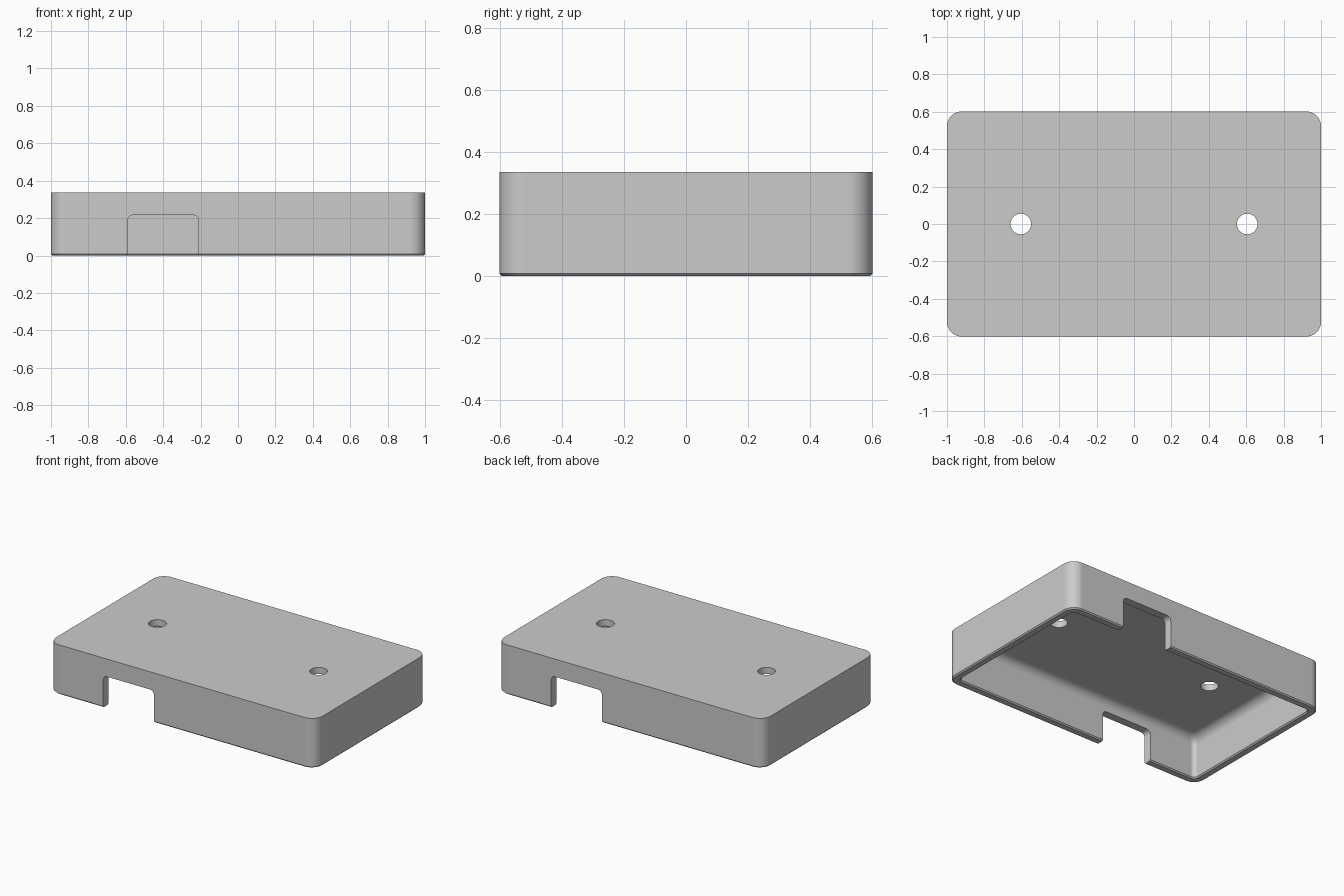
import bpy, bmesh
from math import sin, cos, pi, radians

cube = bpy.data.objects.get("Cube")
if cube:
    bpy.data.objects.remove(cube, do_unlink=True)

HALF_X, HALF_Y, HEIGHT = 1.0, 0.602, 0.336
WALL, CEILING, FILLET, EASE = 0.055, 0.292, 0.06, 0.008

grey = bpy.data.materials.new("plain grey")
grey.use_nodes = True
grey.diffuse_color = (0.6, 0.6, 0.6, 1)
grey.node_tree.nodes["Principled BSDF"].inputs["Base Color"].default_value = (0.6, 0.6, 0.6, 1)


def make_object(name, bm):
    bmesh.ops.recalc_face_normals(bm, faces=bm.faces)
    mesh = bpy.data.meshes.new(name)
    bm.to_mesh(mesh)
    bm.free()
    mesh.materials.append(grey)
    obj = bpy.data.objects.new(name, mesh)
    bpy.context.collection.objects.link(obj)
    return obj


def rounded_loop(bm, inset, radius, z, steps=10):
    """Ring of vertices along a rounded rectangle, inset from the outer size."""
    ring = []
    for i, (sx, sy) in enumerate([(1, 1), (-1, 1), (-1, -1), (1, -1)]):
        cx = sx * (HALF_X - inset - radius)
        cy = sy * (HALF_Y - inset - radius)
        for k in range(steps + 1):
            a = (i + k / steps) * pi / 2
            ring.append(bm.verts.new((cx + radius * cos(a), cy + radius * sin(a), z)))
    return ring


def lid_shell():
    # Section of the wall as inset, corner radius and height, from top to ceiling
    section = [(0, 0.08, HEIGHT), (0, 0.08, EASE), (EASE, 0.075, 0),
               (WALL - EASE, 0.038, 0), (WALL, 0.03, EASE)]
    for k in range(9):
        a = k / 8 * pi / 2
        section.append((WALL + FILLET * (1 - cos(a)), 0.03,
                        CEILING - FILLET * (1 - sin(a))))
    bm = bmesh.new()
    rings = [rounded_loop(bm, *s) for s in section]
    for a, b in zip(rings, rings[1:]):
        for i in range(len(a)):
            j = (i + 1) % len(a)
            bm.faces.new((a[i], a[j], b[j], b[i]))
    bm.faces.new(rings[0])
    bm.faces.new(rings[-1])
    return make_object("lid_shell", bm)


def notch_cutter(side):
    """Arch-shaped cutter through one long wall; side -1 is front, 1 is back."""
    centre, half, top, r = side * 0.4, 0.19, 0.216, 0.03
    points = [(centre - half, -0.1), (centre + half, -0.1)]
    for start, sx in ((0, 1), (pi / 2, -1)):
        for k in range(7):
            a = start + k / 6 * pi / 2
            points.append((centre + sx * (half - r) + r * cos(a), top - r + r * sin(a)))
    bm = bmesh.new()
    face = bm.faces.new([bm.verts.new((x, side * 0.45, z)) for x, z in points])
    moved = bmesh.ops.extrude_face_region(bm, geom=[face])["geom"]
    bmesh.ops.translate(bm, vec=(0, side * 0.3, 0),
                        verts=[v for v in moved if isinstance(v, bmesh.types.BMVert)])
    return make_object("notch_cutter", bm)


def hole_cutter(side):
    bm = bmesh.new()
    bmesh.ops.create_cone(bm, cap_ends=True, segments=40, radius1=0.055,
                          radius2=0.055, depth=0.3)
    bmesh.ops.translate(bm, verts=bm.verts, vec=(side * 0.605, 0, HEIGHT))
    return make_object("hole_cutter", bm)


# Hollow lid with two wall notches and two screw holes
lid = lid_shell()
bpy.ops.object.select_all(action="DESELECT")
lid.select_set(True)
bpy.context.view_layer.objects.active = lid
for side in (-1, 1):
    for cutter in (notch_cutter(side), hole_cutter(side)):
        cutter.hide_render = True
        cut = lid.modifiers.new("cut", "BOOLEAN")
        cut.operation = "DIFFERENCE"
        cut.solver = "EXACT"
        cut.object = cutter
        bpy.ops.object.modifier_apply(modifier=cut.name)
        bpy.data.objects.remove(cutter, do_unlink=True)

# Smooth corners with flat walls
bpy.ops.object.shade_smooth_by_angle(angle=radians(35))
weighted = lid.modifiers.new("even shading", "WEIGHTED_NORMAL")
weighted.keep_sharp = True
